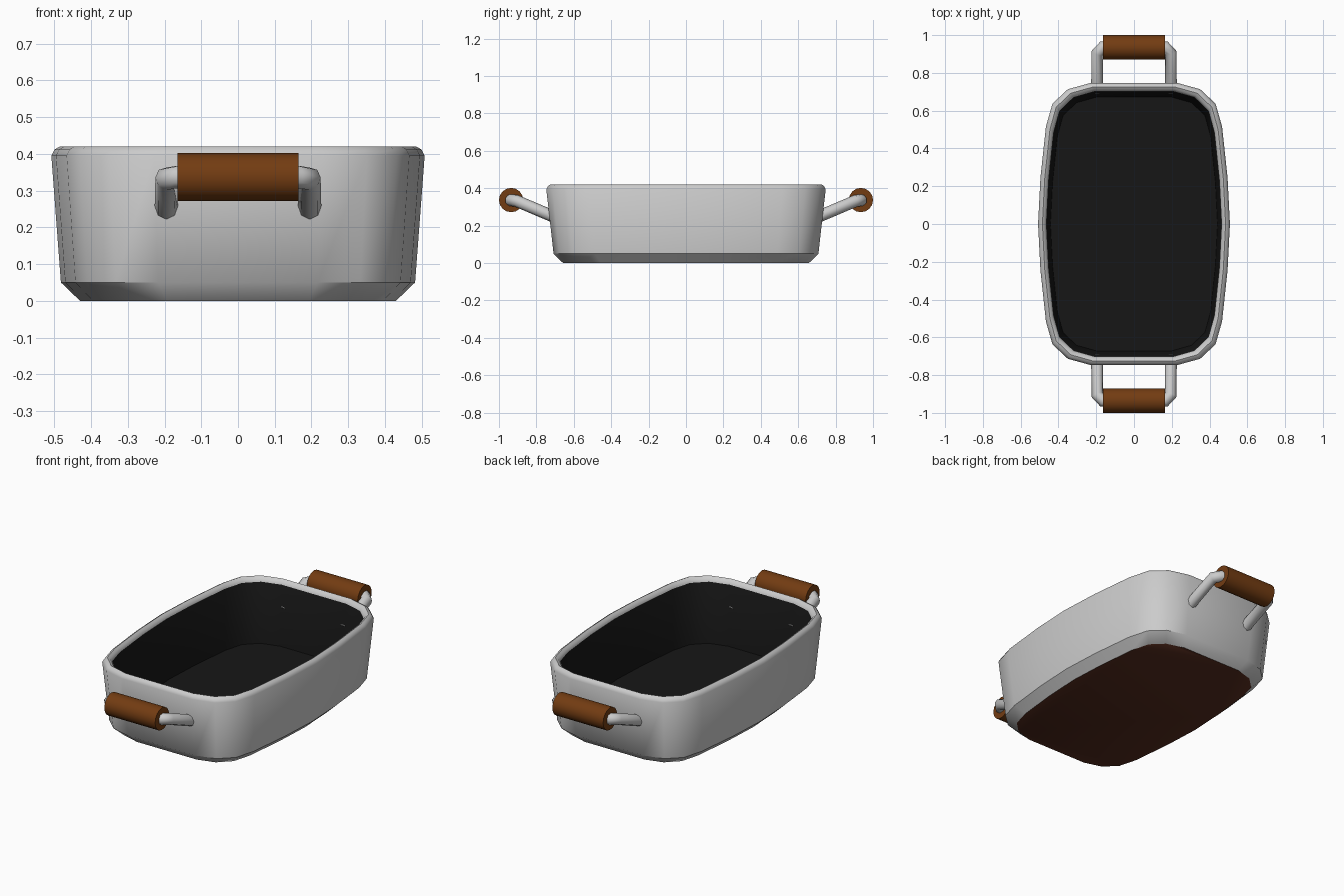
import bpy, bmesh, math

if "Cube" in bpy.data.objects:
    bpy.data.objects.remove(bpy.data.objects["Cube"])

def mat(name, col):
    m = bpy.data.materials.new(name)
    m.diffuse_color = (*col, 1)
    m.use_nodes = True
    m.node_tree.nodes["Principled BSDF"].inputs["Base Color"].default_value = m.diffuse_color
    return m

METAL = mat("metal", (0.6, 0.6, 0.6))
BLACK = mat("black_coating", (0.008, 0.008, 0.008))
WOOD = mat("wood", (0.17, 0.045, 0.006))
BASE = mat("base_brown", (0.10, 0.027, 0.014))

def smooth(ob, angle):
    bpy.ops.object.select_all(action='DESELECT')
    ob.select_set(True)
    bpy.context.view_layer.objects.active = ob
    bpy.ops.object.shade_smooth_by_angle(angle=math.radians(angle))

# Pan outline: one quarter at unit half-sizes, mirrored to a full loop
quarter = [(1, 0), (0.975, 0.33), (0.918, 0.69), (0.85, 0.853), (0.69, 0.955), (0.45, 1)]
q2 = [(-x, y) for x, y in reversed(quarter)]
half = quarter + q2
outline = half + [(-x, -y) for x, y in half[1:-1]]

# Pan body: rings (half width, half length, height) from underside, over the rim, to the floor
rings = [(0.43, 0.657, 0), (0.482, 0.708, 0.05), (0.508, 0.747, 0.395), (0.499, 0.738, 0.412),
         (0.485, 0.725, 0.42), (0.472, 0.712, 0.412), (0.464, 0.702, 0.395), (0.442, 0.672, 0.05)]
bm = bmesh.new()
loops = [[bm.verts.new((x * sx, y * sy, z)) for x, y in outline] for sx, sy, z in rings]
n = len(outline)
for k in range(len(loops) - 1):
    a, b = loops[k], loops[k + 1]
    for i in range(n):
        j = (i + 1) % n
        f = bm.faces.new((a[i], a[j], b[j], b[i]))
        f.material_index = 1 if k == len(loops) - 2 else 0
bm.faces.new(loops[0][::-1]).material_index = 2
bm.faces.new(loops[-1]).material_index = 1
bmesh.ops.recalc_face_normals(bm, faces=bm.faces)
me = bpy.data.meshes.new("pan_body")
bm.to_mesh(me)
bm.free()
for m in (METAL, BLACK, BASE):
    me.materials.append(m)
pan = bpy.data.objects.new("pan_body", me)
bpy.context.collection.objects.link(pan)
smooth(pan, 40)

# Handles: bent metal bracket plus wooden grip at each end
arm = [(0.195, 0.70, 0.245), (0.195, 0.905, 0.332), (0.165, 0.938, 0.337)]
path = arm + [(-x, y, z) for x, y, z in reversed(arm)]
for side, s in (("front", -1), ("back", 1)):
    cu = bpy.data.curves.new(side + "_handle_bracket", 'CURVE')
    cu.dimensions = '3D'
    cu.bevel_depth = 0.032
    cu.bevel_resolution = 2
    cu.use_fill_caps = True
    sp = cu.splines.new('POLY')
    sp.points.add(len(path) - 1)
    for p, (x, y, z) in zip(sp.points, path):
        p.co = (x, y * s, z, 1)
    ob = bpy.data.objects.new(side + "_handle_bracket", cu)
    bpy.context.collection.objects.link(ob)
    cu.materials.append(METAL)
    bpy.ops.object.select_all(action='DESELECT')
    ob.select_set(True)
    bpy.context.view_layer.objects.active = ob
    bpy.ops.object.convert(target='MESH')
    smooth(bpy.context.object, 50)

    bpy.ops.mesh.primitive_cylinder_add(vertices=16, radius=0.065, depth=0.328,
                                        location=(0, 0.935 * s, 0.337),
                                        rotation=(0, math.pi / 2, 0))
    grip = bpy.context.object
    grip.name = side + "_handle_grip"
    grip.data.materials.append(WOOD)
    smooth(grip, 40)
